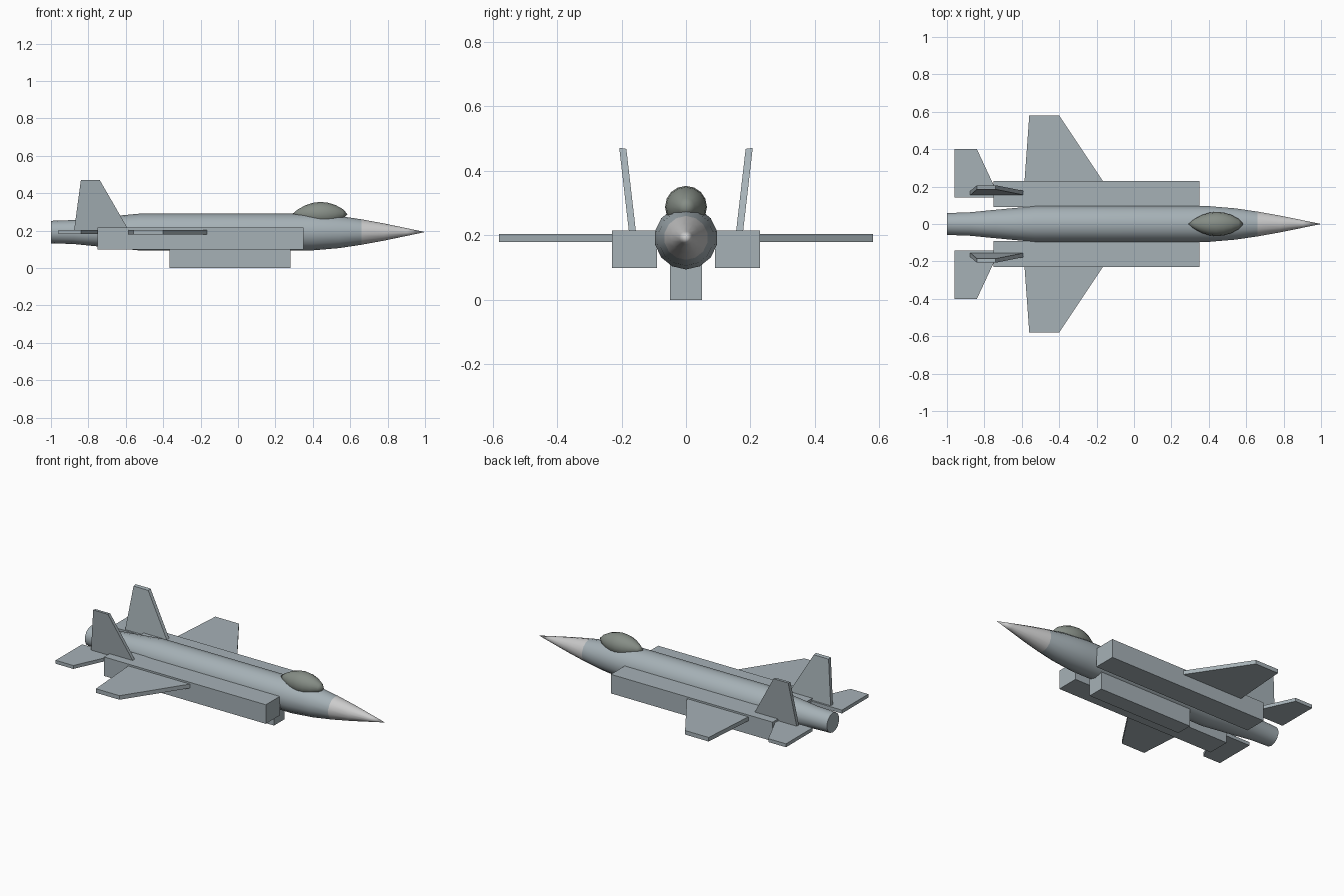
import bpy, bmesh
from math import radians, tau
from mathutils import Vector, Matrix

if "Cube" in bpy.data.objects:
    bpy.data.objects.remove(bpy.data.objects["Cube"])


def material(name, rgb):
    m = bpy.data.materials.new(name)
    m.diffuse_color = (*rgb, 1)
    m.use_nodes = True
    m.node_tree.nodes["Principled BSDF"].inputs["Base Color"].default_value = m.diffuse_color
    return m


HULL = material("hull_grey", (0.38, 0.44, 0.47))
NOSE = material("nose_grey", (0.55, 0.57, 0.54))
GLASS = material("canopy_glass", (0.24, 0.27, 0.24))


def finish(bm, name, mat, smooth=False):
    bmesh.ops.recalc_face_normals(bm, faces=bm.faces)
    me = bpy.data.meshes.new(name)
    bm.to_mesh(me)
    bm.free()
    ob = bpy.data.objects.new(name, me)
    bpy.context.collection.objects.link(ob)
    me.materials.append(mat)
    if smooth:
        bpy.ops.object.select_all(action='DESELECT')
        ob.select_set(True)
        bpy.context.view_layer.objects.active = ob
        bpy.ops.object.shade_smooth_by_angle(angle=radians(32))
    return ob


def revolve(name, profile, z, mat, sides=14):
    """Spin (x, radius) points around a lengthwise axis at height z."""
    bm = bmesh.new()
    vs = [bm.verts.new((x, 0, z + r)) for x, r in profile]
    es = [bm.edges.new(p) for p in zip(vs, vs[1:])]
    bmesh.ops.spin(bm, geom=vs + es, cent=(0, 0, z), axis=(1, 0, 0),
                   angle=tau, steps=sides)
    bmesh.ops.remove_doubles(bm, verts=bm.verts, dist=1e-4)
    return finish(bm, name, mat, True)


def box(name, lo, hi, mat):
    lo, hi = Vector(lo), Vector(hi)
    bm = bmesh.new()
    bmesh.ops.create_cube(bm, size=1, matrix=Matrix.Translation((lo + hi) / 2)
                          @ Matrix.Diagonal((*(hi - lo), 1)))
    return finish(bm, name, mat)


def plate(name, outline, offset, mat):
    """Extrude a flat outline into a slab."""
    bm = bmesh.new()
    f = bm.faces.new([bm.verts.new(p) for p in outline])
    ext = bmesh.ops.extrude_face_region(bm, geom=[f], use_keep_orig=True)
    bmesh.ops.translate(bm, vec=offset, verts=[
        g for g in ext["geom"] if isinstance(g, bmesh.types.BMVert)])
    return finish(bm, name, mat)


# Fuselage, nose cone and canopy
revolve("fuselage", [(-1, 0), (-1, 0.06), (-0.88, 0.064), (-0.74, 0.078),
                     (-0.53, 0.098), (0.4, 0.098), (0.54, 0.086),
                     (0.66, 0.068)], 0.192, HULL)
revolve("nose_cone", [(0.66, 0.068), (0.78, 0.046), (0.9, 0.021), (1, 0)],
        0.192, NOSE)
revolve("canopy", [(0.29, 0), (0.32, 0.025), (0.36, 0.047), (0.4, 0.06),
                   (0.44, 0.065), (0.48, 0.061), (0.52, 0.049),
                   (0.56, 0.027), (0.585, 0)], 0.288, GLASS, 16)

# Belly box
box("belly_bay", (-0.365, -0.05, 0), (0.28, 0.05, 0.12), HULL)

for s, side in ((1, "left"), (-1, "right")):
    # Engine intake box
    box(f"intake_{side}", (-0.75, min(s * 0.09, s * 0.23), 0.098),
        (0.35, max(s * 0.09, s * 0.23), 0.215), HULL)

    # Main wing
    plate(f"wing_{side}", [(-0.586, s * 0.22, 0.179), (-0.16, s * 0.22, 0.179),
                           (-0.4, s * 0.58, 0.179), (-0.56, s * 0.58, 0.179)],
          (0, 0, 0.025), HULL)

    # Horizontal tailplane
    plate(f"tailplane_{side}",
          [(-0.96, s * 0.143, 0.182), (-0.72, s * 0.143, 0.182),
           (-0.84, s * 0.4, 0.182), (-0.96, s * 0.4, 0.182)],
          (0, 0, 0.021), HULL)

    # Canted tail fin
    plate(f"tail_fin_{side}",
          [(-0.876, s * 0.154, 0.2), (-0.585, s * 0.154, 0.2),
           (-0.74, s * 0.185, 0.468), (-0.84, s * 0.185, 0.468)],
          (0, s * 0.022, 0.003), HULL)
